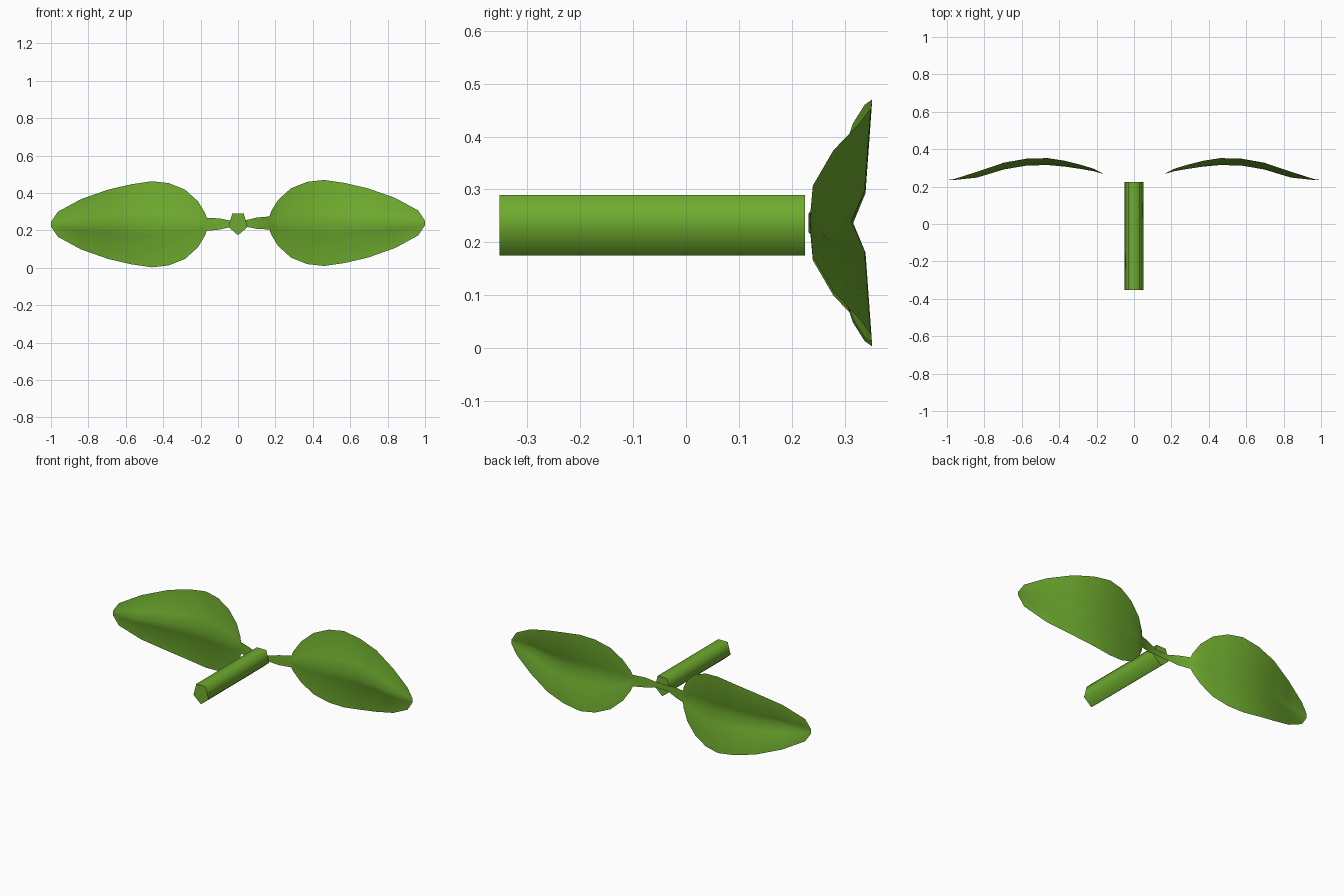
import bpy
import math

if "Cube" in bpy.data.objects:
    bpy.data.objects.remove(bpy.data.objects["Cube"], do_unlink=True)

green = bpy.data.materials.new("leaf green")
green.use_nodes = True
green.diffuse_color = (0.16, 0.41, 0.028, 1)
green.node_tree.nodes["Principled BSDF"].inputs["Base Color"].default_value = green.diffuse_color

MID_Z = 0.2365


def add_object(name, verts, faces, angle):
    mesh = bpy.data.meshes.new(name)
    mesh.from_pydata(verts, [], faces)
    mesh.materials.append(green)
    obj = bpy.data.objects.new(name, mesh)
    bpy.context.collection.objects.link(obj)
    bpy.ops.object.select_all(action='DESELECT')
    obj.select_set(True)
    bpy.context.view_layer.objects.active = obj
    bpy.ops.object.shade_smooth_by_angle(angle=math.radians(angle))
    return obj


# Stem: five-sided rod with a corner pointing down
def ring(y):
    angles = [math.radians(72 * i - 90) for i in range(5)]
    return [(0.053 * math.cos(a), y, 0.238 + 0.0635 * math.sin(a)) for a in angles]


sides = [(i, (i + 1) % 5, (i + 1) % 5 + 5, i + 5) for i in range(5)]
caps = [(4, 3, 2, 1, 0), (5, 6, 7, 8, 9)]
add_object("stem", ring(-0.353), [], 80).data.clear_geometry()
stem = bpy.data.objects["stem"]
stem.data.from_pydata(ring(-0.353) + ring(0.225), [], [f[::-1] for f in sides + caps])
stem.data.update()
bpy.ops.object.shade_smooth_by_angle(angle=math.radians(80))

# Leaf sections: distance out, half width, midrib depth, edge fold
SECTIONS = [
    (0.0, 0.017, 0.232, 0.0),
    (0.045, 0.018, 0.233, 0.0),
    (0.10, 0.030, 0.246, 0.0),
    (0.168, 0.035, 0.268, 0.0),
    (0.176, 0.060, 0.271, 0.004),
    (0.214, 0.123, 0.282, 0.013),
    (0.283, 0.185, 0.294, 0.022),
    (0.37, 0.220, 0.307, 0.031),
    (0.46, 0.230, 0.315, 0.037),
    (0.57, 0.214, 0.313, 0.037),
    (0.695, 0.185, 0.292, 0.036),
    (0.84, 0.134, 0.248, 0.031),
    (0.963, 0.067, 0.235, 0.005),
    (1.0, 0.012, 0.235, 0.0),
]
# Across the leaf: position and share of the fold
ACROSS = [(-1, 1), (-0.26, 0.67), (0, 0), (0.26, 0.67), (1, 1)]


def add_leaf(name, side):
    # The second leaf is the first turned half round the stem
    verts = []
    for x, half, y, fold in SECTIONS:
        lift = 0.0035 * min(1, x / 0.15)
        for t, share in ACROSS:
            verts.append((side * x, y + fold * share, MID_Z + side * (lift + t * half)))
    n = len(ACROSS)
    faces = [(r * n + c, (r + 1) * n + c, (r + 1) * n + c + 1, r * n + c + 1)
             for r in range(len(SECTIONS) - 1) for c in range(n - 1)]
    add_object(name, verts, faces, 80)


add_leaf("left_leaf", 1)
add_leaf("right_leaf", -1)
